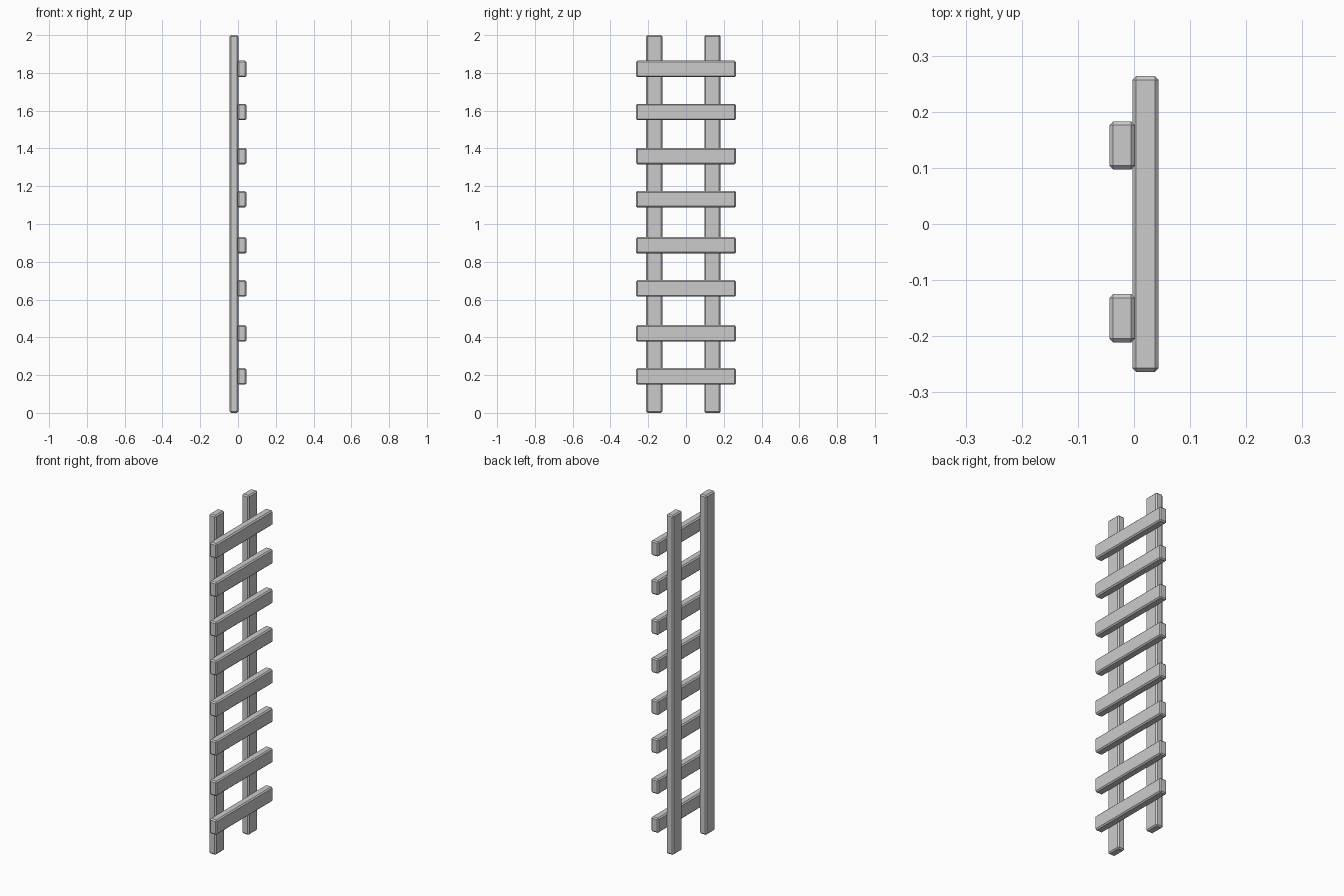
import bpy

if "Cube" in bpy.data.objects:
    bpy.data.objects.remove(bpy.data.objects["Cube"])


def plank(name, x, y, z):
    """Chamfered box spanning the given (min, max) ranges."""
    bpy.ops.mesh.primitive_cube_add(size=1, location=[sum(r) / 2 for r in (x, y, z)])
    ob = bpy.context.object
    ob.name = name
    ob.scale = [r[1] - r[0] for r in (x, y, z)]
    bpy.ops.object.transform_apply(location=False, rotation=False, scale=True)
    bevel = ob.modifiers.new("chamfer", 'BEVEL')
    bevel.width = 0.007
    bevel.segments = 1
    return ob


# Two upright rails
for side, y in (("left", -0.168), ("right", 0.140)):
    plank(f"rail_{side}", (-0.044, 0.002), (y - 0.043, y + 0.043), (0, 2))

# Eight rungs nailed across the rails, slightly unevenly spaced
for i, z in enumerate((0.193, 0.421, 0.659, 0.887, 1.131, 1.359, 1.593, 1.821)):
    plank(f"rung_{i + 1}", (-0.003, 0.044), (-0.264, 0.264), (z - 0.0435, z + 0.0435))
